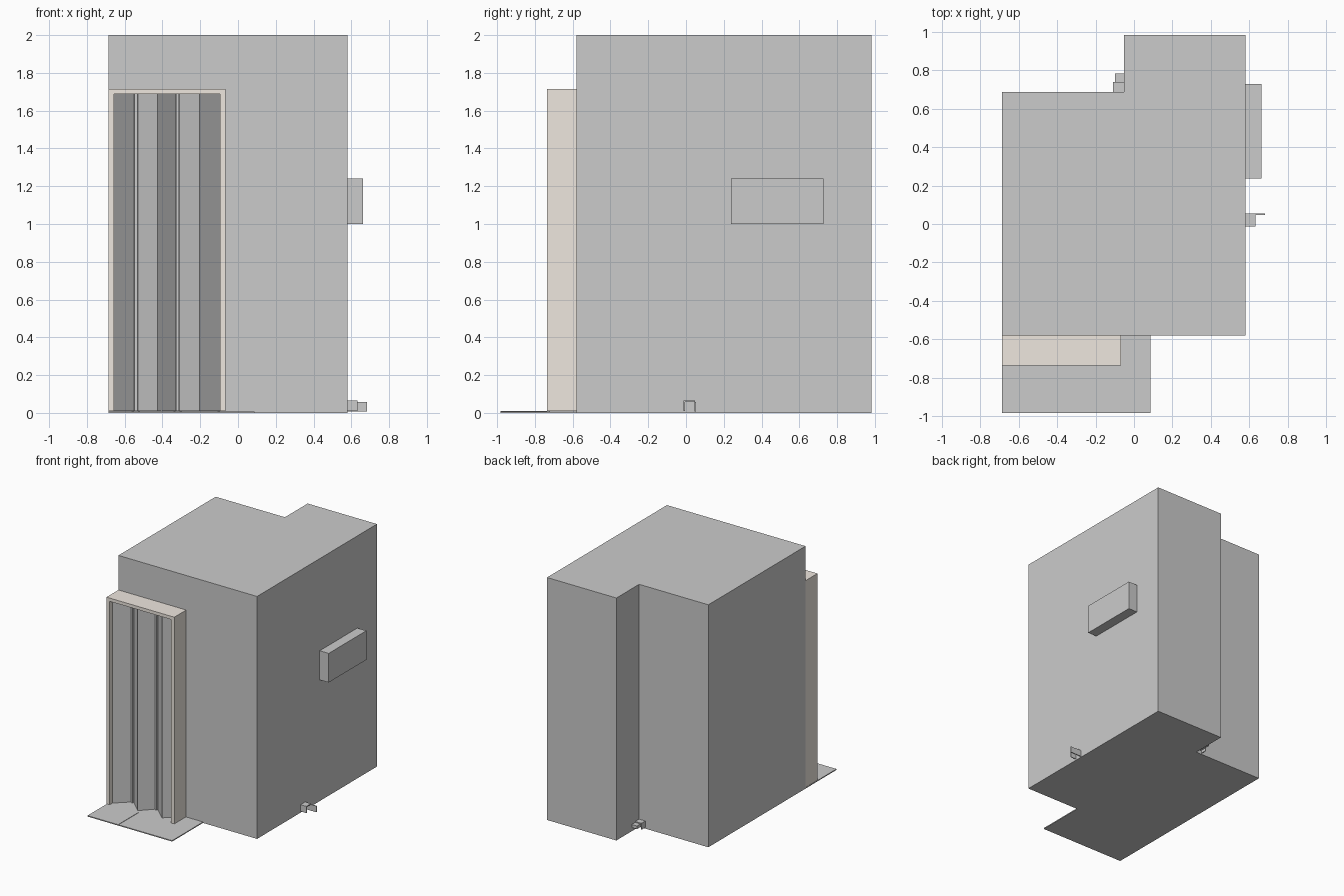
import bpy, bmesh
from mathutils import Vector

if "Cube" in bpy.data.objects:
    bpy.data.objects.remove(bpy.data.objects["Cube"])


def finish(name, bm, color=None):
    bmesh.ops.recalc_face_normals(bm, faces=bm.faces)
    me = bpy.data.meshes.new(name)
    bm.to_mesh(me)
    bm.free()
    ob = bpy.data.objects.new(name, me)
    bpy.context.collection.objects.link(ob)
    if color:
        mat = bpy.data.materials.new(name + "_paint")
        mat.diffuse_color = color
        mat.use_nodes = True
        mat.node_tree.nodes["Principled BSDF"].inputs["Base Color"].default_value = mat.diffuse_color
        me.materials.append(mat)
    return ob


def prism(name, pts, offset, color=None):
    """Extrude a closed 3D outline along an offset vector."""
    bm = bmesh.new()
    face = bm.faces.new([bm.verts.new(p) for p in pts])
    ext = bmesh.ops.extrude_face_region(bm, geom=[face], use_keep_orig=True)
    verts = [v for v in ext["geom"] if isinstance(v, bmesh.types.BMVert)]
    bmesh.ops.translate(bm, verts=verts, vec=Vector(offset))
    return finish(name, bm, color)


def box(name, x0, x1, y0, y1, z0, z1):
    pts = [(x0, y0, z0), (x1, y0, z0), (x1, y1, z0), (x0, y1, z0)]
    return prism(name, pts, (0, 0, z1 - z0))


# Main enclosure with the notched back corner
plan = [(-.685, -.58), (.58, -.58), (.58, .983), (-.053, .983), (-.053, .687), (-.685, .687)]
prism("enclosure", [(x, y, 0) for x, y in plan], (0, 0, 2))

# Beige door frame: two jambs and a lintel
frame = [(-.685, .01), (-.685, 1.715), (-.067, 1.715), (-.067, .01),
         (-.095, .01), (-.095, 1.688), (-.657, 1.688), (-.657, .01)]
prism("door_frame", [(x, -.735, z) for x, z in frame], (0, .155, 0), (.86, .80, .74, 1))

# Folding door: five angled panels zigzagging between front and back lines
FRONT, BACK, T = -.70, -.60, .012
folds = [(-.657, -.55), (-.53, -.425), (-.425, -.33), (-.31, -.203), (-.203, -.095)]
for i, (xa, xb) in enumerate(folds):
    ya, yb = (FRONT, BACK) if i % 2 == 0 else (BACK, FRONT)
    pts = [(xa, ya, .01), (xb, yb, .01), (xb, yb + T, .01), (xa, ya + T, .01)]
    prism(f"door_panel_{i + 1}", pts, (0, 0, 1.678))

# Hinge strips: a slim raised bead on each rear fold
for i, x in enumerate((-.54, -.32)):
    box(f"hinge_strip_{i + 1}", x - .01, x + .01, BACK - .004, BACK + T, .01, 1.688)
    box(f"hinge_bead_{i + 1}", x - .007, x + .007, BACK - .012, BACK, .01, 1.688)

# Threshold plate and its centre seam
box("threshold_plate", -.685, .087, -.983, -.58, 0, .008)
box("threshold_seam", -.408, -.402, -.983, -.72, 0, .011)

# Wall-mounted box on the right side
box("wall_box", .58, .662, .237, .727, 1.0, 1.24)

# Open inverted-U bracket on the right side
box("side_bracket_top", .58, .632, -.012, .048, .057, .065)
box("side_bracket_front", .58, .632, -.012, -.006, .01, .06)
box("side_bracket_arm", .58, .682, .046, .054, .008, .058)

# Matching bracket in the back notch
box("notch_bracket_top", -.11, -.053, .687, .737, .055, .063)
box("notch_bracket_side", -.11, -.104, .687, .737, .01, .058)
box("notch_bracket_arm", -.1, -.053, .687, .782, .03, .055)
